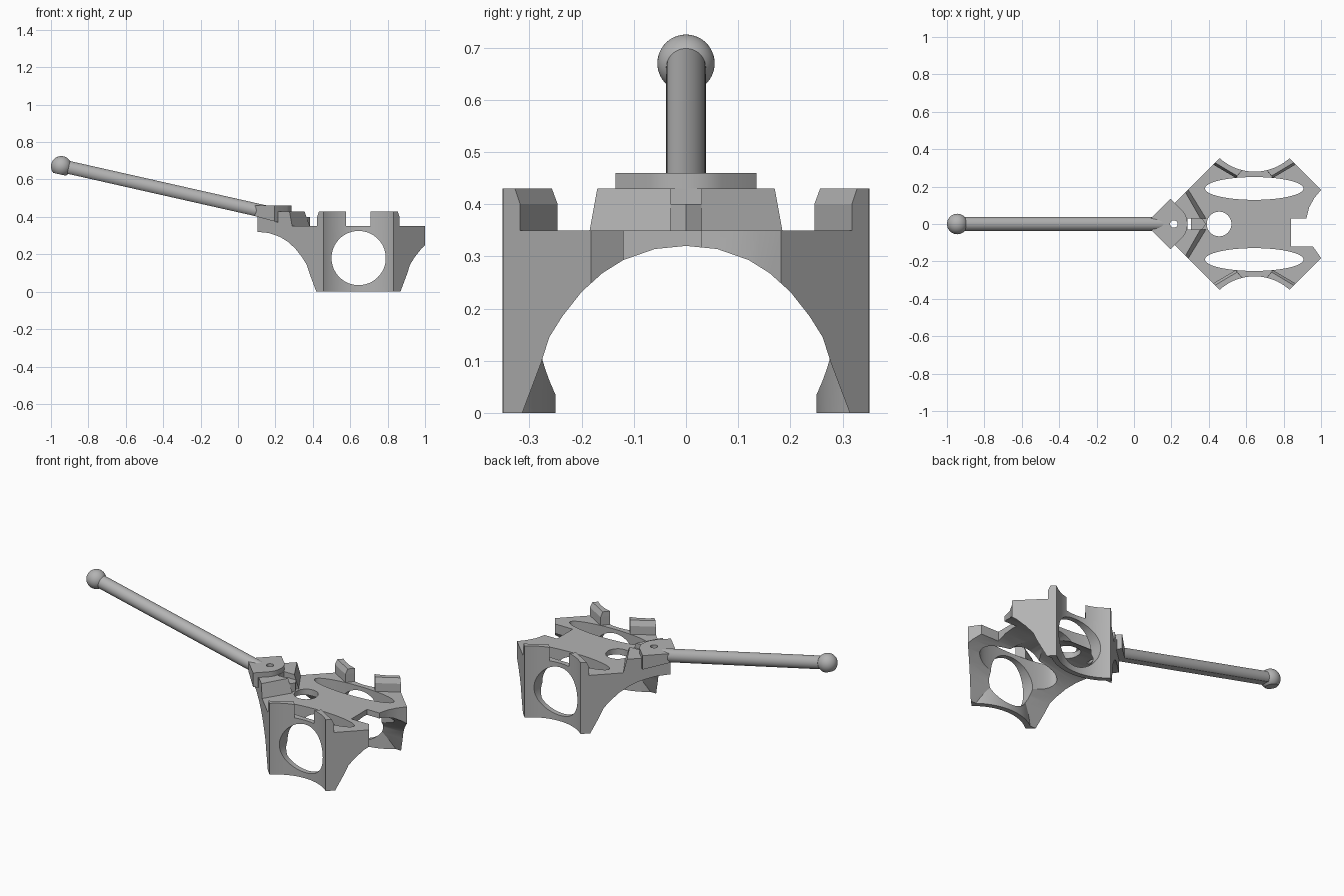
import bpy, bmesh
from math import radians, cos, sin, pi
from mathutils import Matrix, Vector

cube = bpy.data.objects.get("Cube")
if cube:
    bpy.data.objects.remove(cube, do_unlink=True)

grey = bpy.data.materials.new("plain_grey")
grey.use_nodes = True
grey.diffuse_color = (0.45, 0.45, 0.45, 1)
grey.node_tree.nodes["Principled BSDF"].inputs["Base Color"].default_value = grey.diffuse_color


def add_object(name, bm):
    bmesh.ops.recalc_face_normals(bm, faces=bm.faces)
    mesh = bpy.data.meshes.new(name)
    bm.to_mesh(mesh)
    bm.free()
    mesh.materials.append(grey)
    obj = bpy.data.objects.new(name, mesh)
    bpy.context.collection.objects.link(obj)
    return obj


def prism(name, outline, z0, z1, top=None):
    """Extrude an outline upward; z0 may be a function of x, top a second outline."""
    bm = bmesh.new()
    low = [bm.verts.new((x, y, z0(x) if callable(z0) else z0)) for x, y in outline]
    high = [bm.verts.new((x, y, z1)) for x, y in (top or outline)]
    bm.faces.new(low[::-1])
    bm.faces.new(high)
    n = len(low)
    for i in range(n):
        j = (i + 1) % n
        bm.faces.new((low[i], low[j], high[j], high[i]))
    return add_object(name, bm)


def disc(cx, cy, rx, ry=None, n=64):
    return [(cx + rx * cos(2 * pi * i / n), cy + (ry or rx) * sin(2 * pi * i / n)) for i in range(n)]


def carve(obj, *cutters):
    """Subtract each cutter from the object and bake the result."""
    for cutter in cutters:
        mod = obj.modifiers.new("cut", "BOOLEAN")
        mod.operation = "DIFFERENCE"
        mod.solver = "EXACT"
        mod.object = cutter
        graph = bpy.context.evaluated_depsgraph_get()
        mesh = bpy.data.meshes.new_from_object(obj.evaluated_get(graph))
        obj.modifiers.clear()
        obj.data = mesh
        bpy.data.objects.remove(cutter, do_unlink=True)


def mirror_y(points):
    """Close a half outline across y = 0."""
    return points + [(x, -y) for x, y in reversed(points) if y != 0]


def drill(x, r):
    return prism("drill", disc(x, 0, r, n=40), -0.1, 0.6)


def scallop(side, r):
    return prism("scallop", disc(0.645, side * 0.56, r, n=96), -0.1, 0.6)


# Body: faceted plan with scalloped sides and a stepped notch at the end
half = [(0.105, 0), (0.457, 0.352), (0.83, 0.352), (1.0, 0.182)]
end = [(0.965, 0.14), (0.937, 0.09), (0.922, 0.03), (0.84, 0.03), (0.84, -0.12), (0.957, -0.12)]
plan = half + end + [(x, -y) for x, y in reversed(half[1:])]
body = prism("body", plan, 0, 0.35)

# Vaulted hollow, leaving a thin wall behind each scallop
arch = [(0.325, -0.03), (0.278, 0.095), (0.262, 0.145), (0.237, 0.185), (0.2, 0.232),
        (0.16, 0.268), (0.12, 0.293), (0.06, 0.314)]
arch += [(0, 0.32)] + [(-y, z) for y, z in reversed(arch)]
vault = prism("vault", arch, -0.1, 1.3)
vault.data.transform(Matrix(((0, 0, 1, 0), (1, 0, 0, 0), (0, 1, 0, 0), (0, 0, 0, 1))))
carve(vault, scallop(1, 0.31), scallop(-1, 0.31))
carve(body, vault, scallop(1, 0.28), scallop(-1, 0.28))

# Round side windows, long roof slots, round hole and thin slit
window = prism("window", disc(0.645, -0.18, 0.145), -0.6, 0.6)
window.data.transform(Matrix.Rotation(radians(-90), 4, "X"))
slots = [prism("slot", disc(0.643, s * 0.19, 0.263, 0.061), 0.15, 0.6) for s in (1, -1)]
slit_plan = [(0.287, -0.03), (0.304, -0.03), (0.304, 0.03), (0.287, 0.03)]
carve(body, window, *slots, drill(0.455, 0.066), drill(0.213, 0.02),
      prism("slit", slit_plan, 0.2, 0.6))

# Four corner clips whose outer faces follow the scallops
low = [(0.457, 0.352), (0.423, 0.318), (0.545, 0.246), (0.58, 0.29), (0.58, 0.352)]
high = [(0.457, 0.352), (0.433, 0.328), (0.552, 0.257), (0.58, 0.29), (0.58, 0.352)]
for end_name, flip in (("inner", 1), ("outer", -1)):
    for side_name, s in (("left", 1), ("right", -1)):
        def place(pts):
            return [(0.6435 + flip * (x - 0.6435), s * y) for x, y in pts]
        for part, z0, z1, top in (("base", 0.348, 0.4, low), ("lip", 0.4, 0.43, high)):
            clip = prism(f"{end_name}_{side_name}_clip_{part}", place(low), z0, z1, place(top))
            carve(clip, scallop(s, 0.28))

# Wedge with sloped faces and a central slot
wedge = prism("wedge", mirror_y([(0.105, 0), (0.29, 0.185), (0.385, 0.03), (0.287, 0.03)]), 0.348, 0.43,
              mirror_y([(0.105, 0), (0.275, 0.17), (0.355, 0.03), (0.287, 0.03)]))
carve(wedge, drill(0.213, 0.02))
prism("slot_block", mirror_y([(0.304, 0.03), (0.365, 0.03), (0.385, 0)]), 0.348, 0.4)

# Arm mount: diamond plate over a block with a slanted underside
plate = prism("mount_plate", mirror_y([(0.09, 0.03), (0.195, 0.135), (0.262, 0.068),
                                       (0.277, 0.045), (0.284, 0.022), (0.286, 0)]), 0.43, 0.46)
mount = prism("mount_block", mirror_y([(0.09, 0.03), (0.195, 0.135), (0.215, 0.115)]),
              lambda x: 0.4 - 0.27 * (x - 0.105), 0.43)
carve(plate, drill(0.213, 0.02))
carve(mount, drill(0.213, 0.02))

# Sloping arm and ball, both flattened underneath
ball_at, root = Vector((-0.945, 0, 0.67)), Vector((0.15, 0, 0.423))
axis = root - ball_at
turn = Matrix.Translation(ball_at) @ axis.to_track_quat("X", "Z").to_matrix().to_4x4()


def flattened(name, bm, depth):
    cut = bmesh.ops.bisect_plane(bm, geom=bm.verts[:] + bm.edges[:] + bm.faces[:],
                                 plane_co=(0, 0, -depth), plane_no=(0, 0, -1), clear_outer=True)
    edges = [e for e in cut["geom_cut"] if isinstance(e, bmesh.types.BMEdge)]
    bmesh.ops.contextual_create(bm, geom=edges)
    bmesh.ops.transform(bm, matrix=turn, verts=bm.verts)
    return add_object(name, bm)


bm = bmesh.new()
bmesh.ops.create_cone(bm, cap_ends=True, segments=48, radius1=0.038, radius2=0.038, depth=axis.length,
                      matrix=Matrix.Translation((axis.length / 2, 0, 0)) @ Matrix.Rotation(pi / 2, 4, "Y"))
flattened("arm", bm, 0.031)
bm = bmesh.new()
bmesh.ops.create_uvsphere(bm, u_segments=40, v_segments=24, radius=0.055)
flattened("ball", bm, 0.0431)

# Smooth the curved surfaces, keep edges sharp
for obj in bpy.context.collection.objects:
    if obj.type == "MESH" and grey.name in obj.data.materials:
        bpy.ops.object.select_all(action="DESELECT")
        obj.select_set(True)
        bpy.context.view_layer.objects.active = obj
        bpy.ops.object.shade_smooth_by_angle(angle=radians(25))
